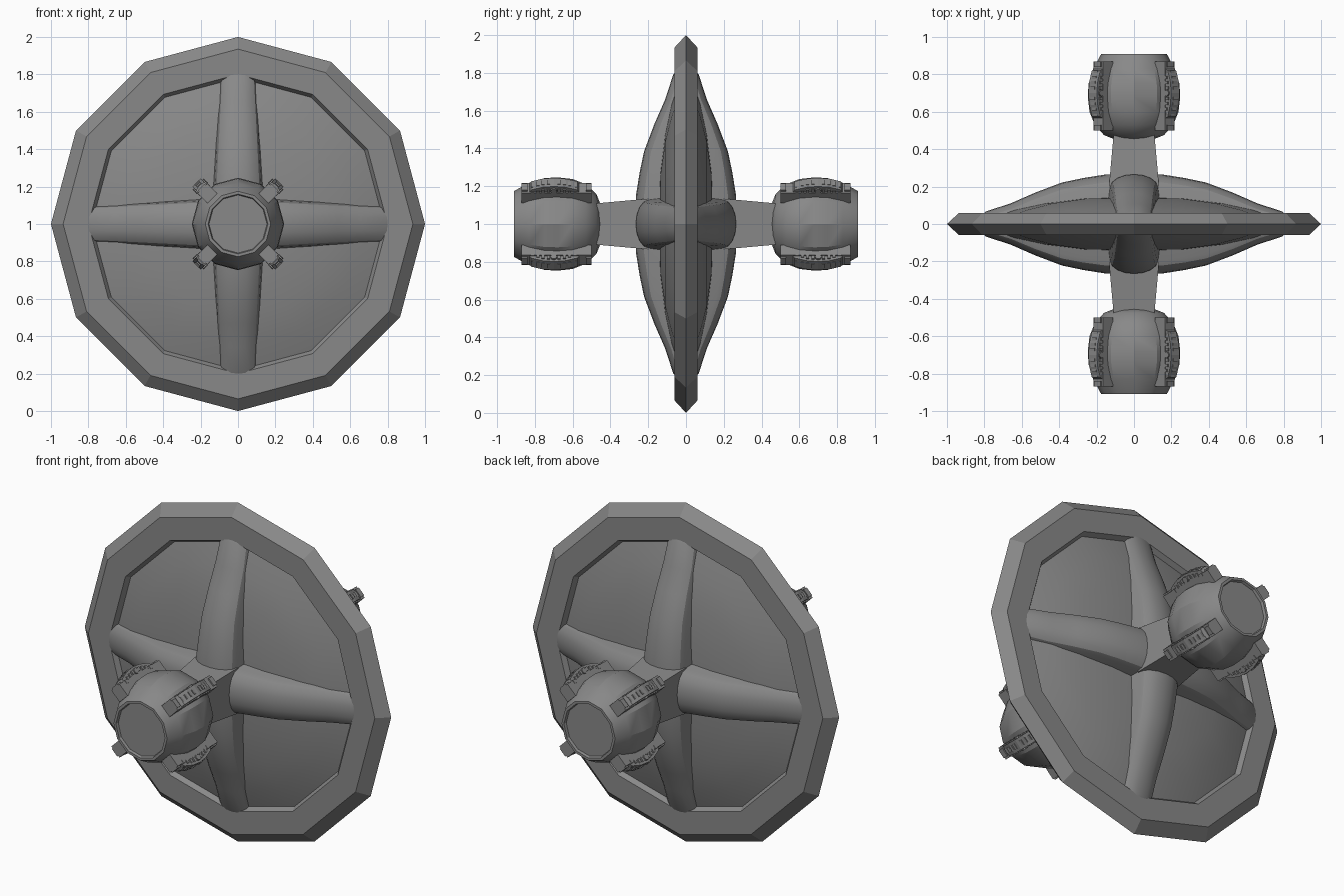
import bpy, bmesh, math
from mathutils import Matrix, Vector

cube = bpy.data.objects.get("Cube")
if cube:
    bpy.data.objects.remove(cube)

grey = bpy.data.materials.new("hull_grey")
grey.use_nodes = True
colour = (0.25, 0.25, 0.25, 1)
grey.diffuse_color = colour
grey.node_tree.nodes["Principled BSDF"].inputs["Base Color"].default_value = colour

CENTRE = Matrix.Translation((0, 0, 1))


def finish(name, bm, matrix=Matrix(), smooth=None):
    """Turn a bmesh into a grey object placed about the model centre."""
    bm.transform(CENTRE @ matrix)
    bmesh.ops.recalc_face_normals(bm, faces=bm.faces)
    mesh = bpy.data.meshes.new(name)
    bm.to_mesh(mesh)
    bm.free()
    mesh.materials.append(grey)
    obj = bpy.data.objects.new(name, mesh)
    bpy.context.collection.objects.link(obj)
    if smooth:
        bpy.ops.object.select_all(action='DESELECT')
        bpy.context.view_layer.objects.active = obj
        obj.select_set(True)
        bpy.ops.object.shade_smooth_by_angle(angle=math.radians(smooth))
    return obj


def loft(rings, closed=False):
    """Skin equal rings of points; cap the ends unless the loft is closed."""
    bm = bmesh.new()
    rows = [[bm.verts.new(p) for p in ring] for ring in rings]
    pairs = list(zip(rows, rows[1:])) + ([(rows[-1], rows[0])] if closed else [])
    n = len(rows[0])
    for a, b in pairs:
        for i in range(n):
            j = (i + 1) % n
            bm.faces.new((a[i], a[j], b[j], b[i]))
    if not closed:
        bm.faces.new(rows[0])
        bm.faces.new(rows[-1])
    return bm


def lathe(profile, sides=12, closed=False, turn=0.0):
    """Revolve (radius, y) points about the y axis."""
    angles = [turn + math.tau * i / sides for i in range(sides)]
    return loft([[(r * math.cos(a), y, r * math.sin(a)) for a in angles]
                 for r, y in profile], closed)


def add_box(bm, centre, size, taper=1.0):
    """Box whose -y end is scaled by taper."""
    made = bmesh.ops.create_cube(bm, size=1)["verts"]
    for v in made:
        k = taper if v.co.y < 0 else 1.0
        v.co = Vector((v.co.x * size[0] * k, v.co.y * size[1], v.co.z * size[2] * k))
        v.co += Vector(centre)


# Twelve-sided outer rim
finish("outer_rim", lathe([(1, 0), (0.935, 0.06), (0.80, 0.06), (0.78, 0.03),
                           (0.78, -0.03), (0.80, -0.06), (0.935, -0.06)], closed=True))

# Shallow lens filling the rim
dish = [(0.79, 0.03), (0.66, 0.075), (0.5, 0.11), (0.3, 0.135), (0.02, 0.145)]
finish("dish", lathe([(r, -y) for r, y in reversed(dish)] + dish), smooth=25)


def arm_ring(s, h):
    """Cross-section of a rib: splayed walls under a rounded crown."""
    k = s / 0.82
    base, top = 0.165 - 0.06 * k, 0.135 - 0.045 * k
    shoulder = max(0.02, h - 0.075 + 0.03 * k)
    crown = [(top * math.cos(math.pi * i / 8),
              shoulder + (h - shoulder) * math.sin(math.pi * i / 8)) for i in range(9)]
    return [(t, -y, s) for t, y in [(base, 0.0)] + crown + [(-base, 0.0)]]


ARM = [(0, 0.27), (0.15, 0.265), (0.27, 0.246), (0.385, 0.222),
       (0.53, 0.167), (0.66, 0.11), (0.79, 0.068), (0.82, 0.045)]

# Pod profile: cap recess, rounded barrel, neck
POD = [(0.155, -0.895), (0.16, -0.91), (0.175, -0.91), (0.218, -0.83), (0.243, -0.75),
       (0.247, -0.68), (0.238, -0.60), (0.21, -0.53), (0.16, -0.475), (0.11, -0.455)]

for side, facing in (("front", 0), ("back", math.pi)):
    face = Matrix.Rotation(facing, 4, 'Z')

    # Four tapering ribs crossing the dish
    for q, where in enumerate(("top", "left", "bottom", "right")):
        turn = Matrix.Rotation(q * math.pi / 2, 4, 'Y')
        finish(f"{side}_{where}_rib", loft([arm_ring(s, h) for s, h in ARM]),
               face @ turn, smooth=28)

    # Square tapered strut
    bm = bmesh.new()
    add_box(bm, (0, -0.34, 0), (0.27, 0.30, 0.27), taper=0.8)
    finish(f"{side}_strut", bm, face)

    # Barrel-shaped pod
    finish(f"{side}_pod", lathe(POD), face, smooth=28)

    # Clamps around the pod at the diagonals
    for q in range(4):
        turn = face @ Matrix.Rotation(math.pi / 4 + q * math.pi / 2, 4, 'Y')
        bm = bmesh.new()
        add_box(bm, (0, -0.685, 0.232), (0.074, 0.37, 0.076))
        for y in (-0.855, -0.515):
            add_box(bm, (0, y, 0.272), (0.05, 0.03, 0.012))
        finish(f"{side}_clamp_{q + 1}", bm, turn)

        # Arched cover on each clamp
        arch = [(-0.835, 0.26), (-0.82, 0.287), (-0.76, 0.307), (-0.70, 0.313),
                (-0.64, 0.307), (-0.575, 0.287), (-0.56, 0.26)]
        finish(f"{side}_clamp_cover_{q + 1}",
               loft([[(x, y, z) for y, z in arch] for x in (-0.032, 0.032)]), turn)

        # Small studs and a round bolt along both flanks and the crown
        bm = bmesh.new()
        for i in range(-4, 5):
            if i:
                drop = 0.0016 * i * i
                add_box(bm, (0, -0.70 + 0.028 * i, 0.288 - drop), (0.078, 0.016, 0.022))
                add_box(bm, (0, -0.70 + 0.028 * i, 0.308 - drop), (0.03, 0.016, 0.018))
        bolt = Matrix.Translation((0, -0.70, 0.285)) @ Matrix.Rotation(math.pi / 2, 4, 'Y')
        bmesh.ops.create_cone(bm, cap_ends=True, segments=10, radius1=0.017,
                              radius2=0.017, depth=0.084, matrix=bolt)
        finish(f"{side}_clamp_studs_{q + 1}", bm, turn)
